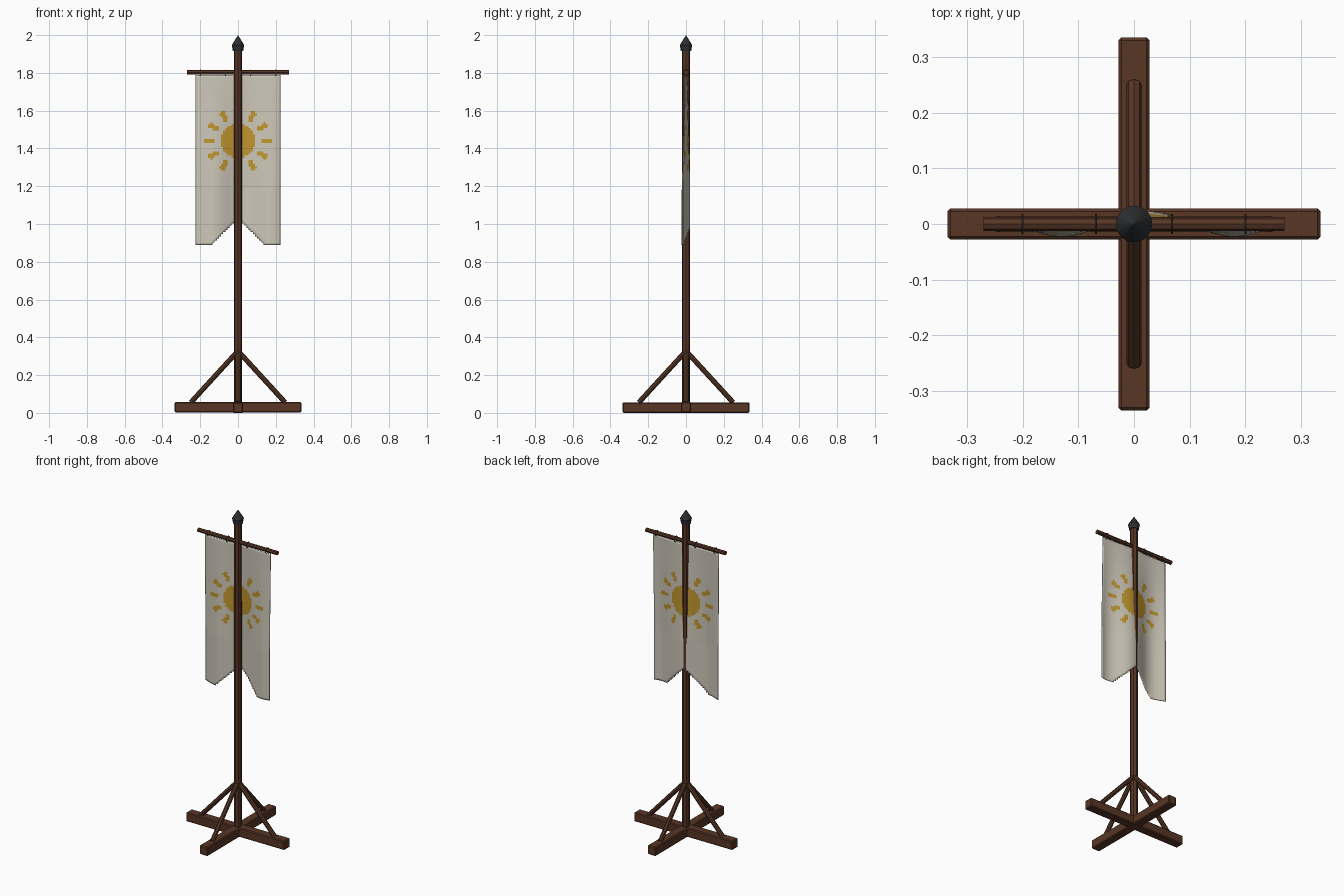
import bpy, bmesh, math
from mathutils import Vector

cube = bpy.data.objects.get("Cube")
if cube:
    bpy.data.objects.remove(cube, do_unlink=True)


def material(name, srgb):
    col = [(c / 255 / 12.92) if c < 11 else ((c / 255 + 0.055) / 1.055) ** 2.4 for c in srgb] + [1]
    m = bpy.data.materials.new(name)
    m.use_nodes = True
    m.diffuse_color = col
    m.node_tree.nodes["Principled BSDF"].inputs["Base Color"].default_value = col
    return m


wood = material("brown wood", (88, 54, 37))
linen = material("pale linen", (205, 199, 184))
gold = material("gold paint", (192, 150, 46))
iron = material("dark iron", (44, 46, 49))
rope = material("dark rope", (78, 64, 50))


def add_object(name, bm, *mats):
    me = bpy.data.meshes.new(name)
    bm.to_mesh(me)
    bm.free()
    for m in mats:
        me.materials.append(m)
    ob = bpy.data.objects.new(name, me)
    bpy.context.collection.objects.link(ob)
    return ob


def rod(name, a, b, radius, sides=8):
    a, b = Vector(a), Vector(b)
    bm = bmesh.new()
    bmesh.ops.create_cone(bm, cap_ends=True, segments=sides, radius1=radius,
                          radius2=radius, depth=(b - a).length)
    bmesh.ops.rotate(bm, verts=bm.verts, matrix=Vector((0, 0, 1)).rotation_difference(b - a).to_matrix())
    bmesh.ops.translate(bm, verts=bm.verts, vec=(a + b) / 2)
    return add_object(name, bm, wood)


def beam(name, size, z):
    bm = bmesh.new()
    bmesh.ops.create_cube(bm, size=1)
    bmesh.ops.scale(bm, verts=bm.verts, vec=size)
    bmesh.ops.translate(bm, verts=bm.verts, vec=(0, 0, z))
    ob = add_object(name, bm, wood)
    bev = ob.modifiers.new("Worn edges", 'BEVEL')
    bev.width = 0.005
    bev.segments = 1


# Crossed feet and diagonal braces
beam("foot_beam_x", (0.67, 0.055, 0.056), 0.030)
beam("foot_beam_y", (0.055, 0.67, 0.056), 0.028)
for name, dx, dy in (("left", 1, 0), ("right", -1, 0), ("front", 0, -1), ("back", 0, 1)):
    rod("brace_" + name, (0.25 * dx, 0.25 * dy, 0.055), (0.01 * dx, 0.01 * dy, 0.317), 0.0135)

# Pole and crossbar
rod("pole", (0, 0, 0.03), (0, 0, 1.93), 0.022)
rod("crossbar", (-0.27, 0, 1.803), (0.27, 0, 1.803), 0.0125)

# Pointed finial, spun from a profile
bm = bmesh.new()
pts = [bm.verts.new((r, 0, z)) for r, z in ((0, 1.915), (0.027, 1.915), (0.033, 1.947), (0, 2.0))]
edges = [bm.edges.new(p) for p in zip(pts, pts[1:])]
bmesh.ops.spin(bm, geom=pts + edges, cent=(0, 0, 0), axis=(0, 0, 1), angle=math.tau, steps=16)
bmesh.ops.remove_doubles(bm, verts=bm.verts, dist=0.0001)
bmesh.ops.recalc_face_normals(bm, faces=bm.faces)
add_object("finial", bm, iron)

# Hanging rings around the crossbar
for i, x in enumerate((-0.2, -0.068, 0.068, 0.2)):
    bpy.ops.mesh.primitive_torus_add(location=(x, 0, 1.801), rotation=(0, math.pi / 2, 0),
                                     major_radius=0.0165, minor_radius=0.002,
                                     major_segments=16, minor_segments=6)
    ring = bpy.context.object
    ring.name = f"hanging_ring_{i + 1}"
    ring.data.materials.append(rope)

# Banner cloth: stepped swallowtail, painted sun and gentle folds
TOP, BOTTOM, HALF, SUN_Z = 1.788, 0.89, 0.225, 1.44
COLS, ROWS = 40, 80


def in_sun(x, z):
    r = math.hypot(x, z)
    if r < 0.092:
        return True
    step = math.pi / 6
    angle = math.atan2(z, x)
    off = r * abs(math.sin(angle - round(angle / step) * step))
    return 0.122 < r < 0.176 and off < 0.0135


bm = bmesh.new()
bmesh.ops.create_grid(bm, x_segments=COLS, y_segments=ROWS, size=1)
for v in bm.verts:
    v.co = (v.co.x * HALF, 0, BOTTOM + (v.co.y + 1) / 2 * (TOP - BOTTOM))
notch = []
for f in bm.faces:
    c = f.calc_center_median()
    f.material_index = int(in_sun(c.x, c.z - SUN_Z))
    f.smooth = True
    if c.z < BOTTOM + 0.145 * (1 - abs(c.x) / 0.14):
        notch.append(f)
bmesh.ops.delete(bm, geom=notch, context='FACES')
for v in bm.verts:
    drop = (TOP - v.co.z) / (TOP - BOTTOM)
    v.co.y = -0.021 * min(1, 0.2 + drop * 1.2) * math.cos(math.tau * (v.co.x + 0.13) / 0.31)
cloth = add_object("banner_cloth", bm, linen, gold)
thick = cloth.modifiers.new("Thickness", 'SOLIDIFY')
thick.thickness = 0.003
thick.offset = 0
bpy.ops.object.select_all(action='DESELECT')
cloth.select_set(True)
bpy.context.view_layer.objects.active = cloth
bpy.ops.object.shade_smooth_by_angle(angle=math.radians(40))
